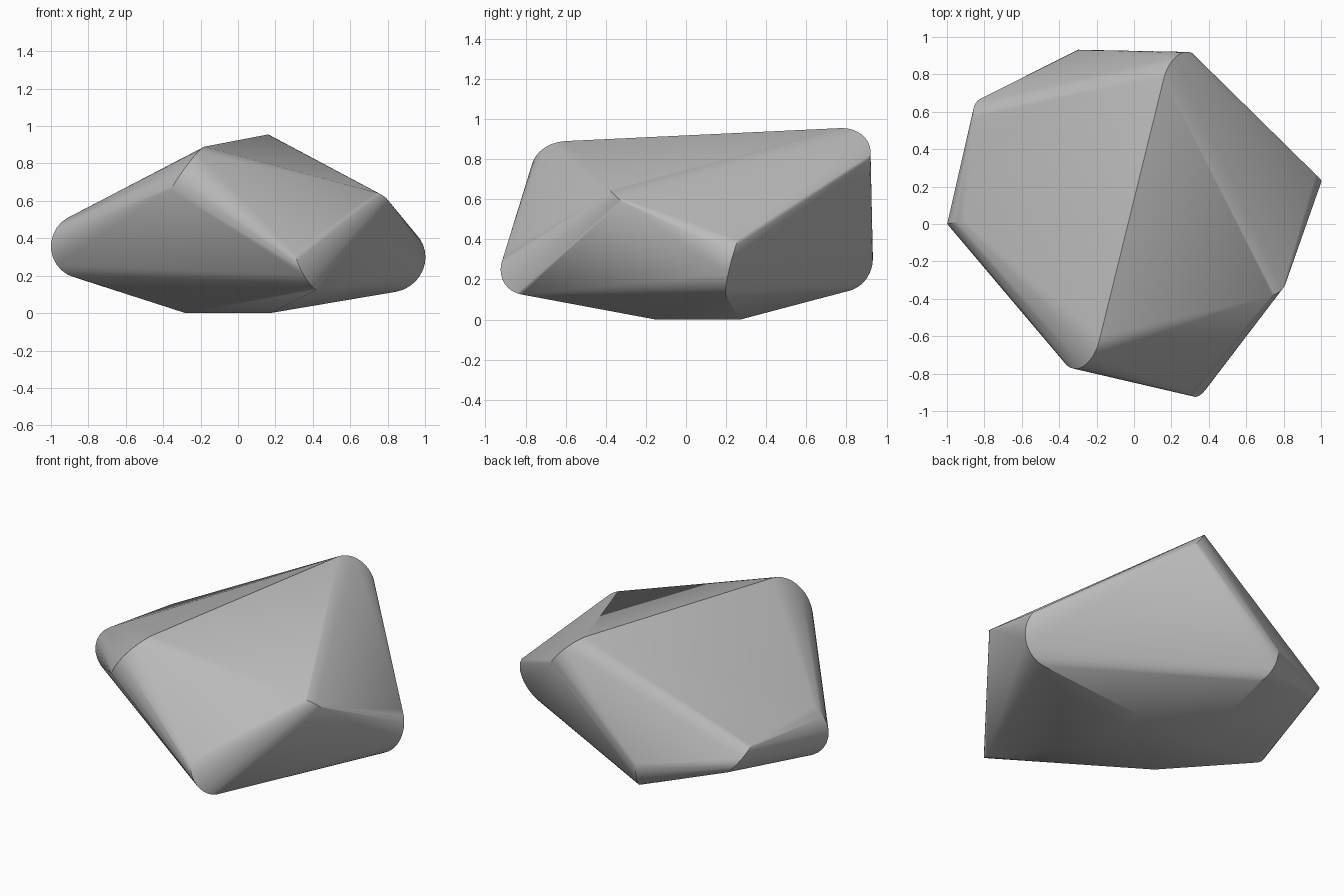
import bpy
import bmesh
import math
from mathutils import Vector, Quaternion

cube = bpy.data.objects.get("Cube")
if cube:
    bpy.data.objects.remove(cube, do_unlink=True)


def arc(a, m, b, steps=10):
    """Points along the circle through start, middle and end."""
    a, m, b = Vector(a), Vector(m), Vector(b)
    u, v = m - a, b - a
    n = u.cross(v)
    centre = a + (v.length_squared * n.cross(u) + u.length_squared * v.cross(n)) / (2 * n.length_squared)
    n.normalize()
    ra, rb = a - centre, b - centre
    sweep = math.atan2(n.dot(ra.cross(rb)), ra.dot(rb)) % math.tau
    return [centre + Quaternion(n, sweep * i / steps) @ ra for i in range(steps + 1)]


# Worn corners of the stone, each a rounded arc
corners = [
    ((-0.91, 0.02, 0.51), (-1.0, 0.0, 0.36), (-0.87, 0.03, 0.19)),      # left tip
    ((-0.18, -0.60, 0.89), (-0.25, -0.745, 0.82), (-0.36, -0.755, 0.66)),  # front crest
    ((0.30, -0.90, 0.33), (0.345, -0.92, 0.215), (0.42, -0.82, 0.125)),  # front foot
    ((0.74, -0.38, 0.645), (0.78, -0.36, 0.625), (0.81, -0.32, 0.59)),  # right shoulder
    ((0.97, 0.26, 0.40), (1.0, 0.22, 0.27), (0.85, 0.20, 0.115)),       # right tip
    ((0.16, 0.78, 0.955), (0.22, 0.89, 0.91), (0.31, 0.915, 0.80)),     # back crest
    ((-0.30, 0.93, 0.33), (-0.29, 0.91, 0.22), (-0.25, 0.80, 0.14)),    # back foot
    ((-0.86, 0.57, 0.46), (-0.85, 0.64, 0.41), (-0.76, 0.67, 0.30)),    # back left corner
]
points = [p for c in corners for p in arc(*c)]

# Flat base
points += [Vector((x, y, 0)) for x in (-0.28, 0.17) for y in (-0.15, 0.27)]

# Stone skin stretched over the corners
bm = bmesh.new()
for p in points:
    bm.verts.new(p)
bmesh.ops.convex_hull(bm, input=bm.verts)
bmesh.ops.delete(bm, geom=[v for v in bm.verts if not v.link_faces], context="VERTS")
bmesh.ops.recalc_face_normals(bm, faces=bm.faces)
mesh = bpy.data.meshes.new("stone")
bm.to_mesh(mesh)
bm.free()
stone = bpy.data.objects.new("stone", mesh)
bpy.context.collection.objects.link(stone)

# Stone grey
grey = bpy.data.materials.new("stone_grey")
grey.use_nodes = True
colour = (0.5, 0.5, 0.5, 1)
grey.diffuse_color = colour
grey.node_tree.nodes["Principled BSDF"].inputs["Base Color"].default_value = colour
mesh.materials.append(grey)

bpy.ops.object.select_all(action="DESELECT")
stone.select_set(True)
bpy.context.view_layer.objects.active = stone
bpy.ops.object.shade_smooth_by_angle(angle=math.radians(20))
